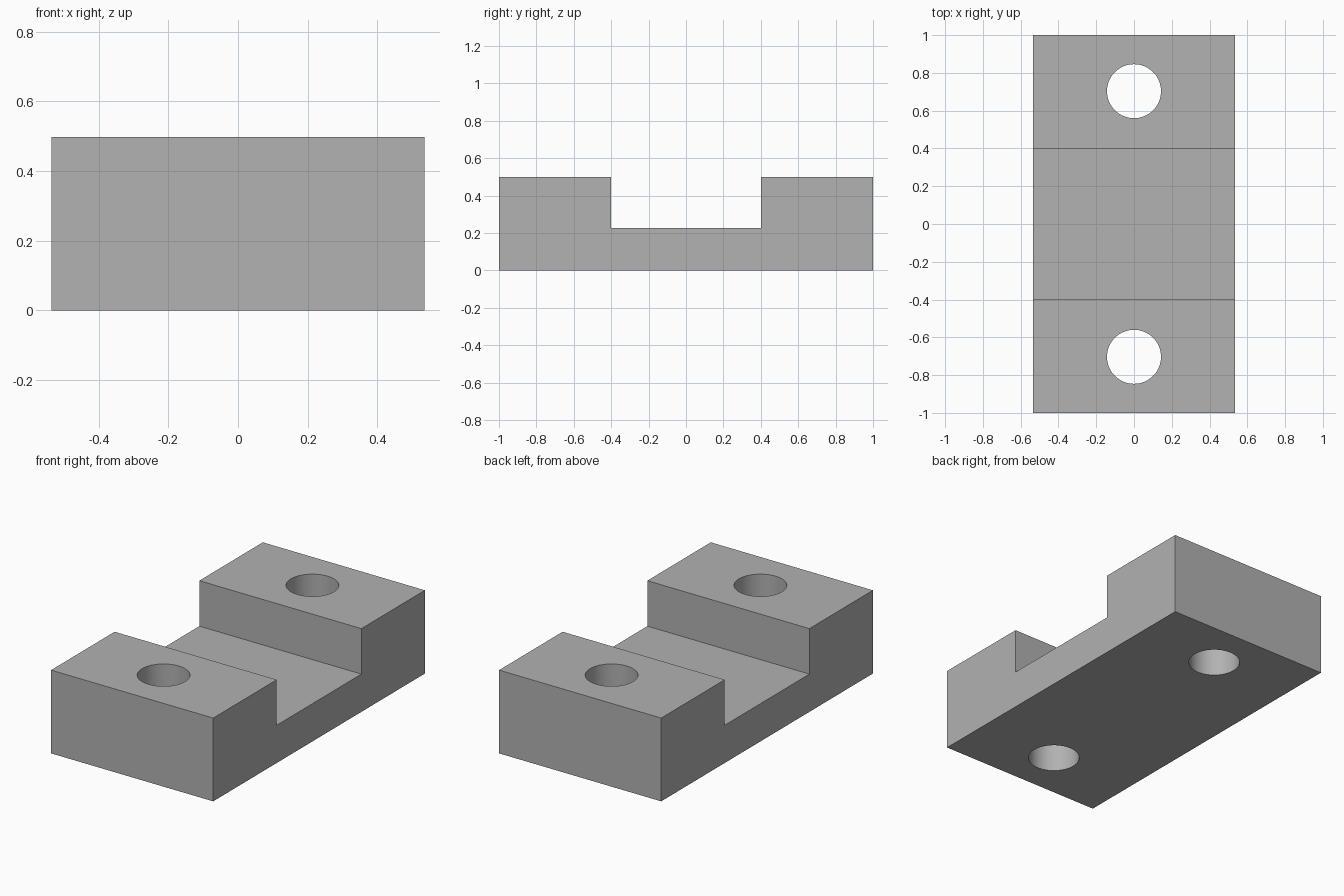
import bpy
import bmesh

HALF_WIDTH, HALF_LENGTH = 0.536, 1.0
HEIGHT, FLOOR, HALF_CHANNEL = 0.498, 0.226, 0.4
HOLE_RADIUS, HOLE_Y = 0.143, 0.703

cube = bpy.data.objects.get("Cube")
if cube:
    bpy.data.objects.remove(cube, do_unlink=True)

grey = bpy.data.materials.new("plain grey")
grey.use_nodes = True
colour = (0.445, 0.445, 0.445, 1)
grey.diffuse_color = colour
grey.node_tree.nodes["Principled BSDF"].inputs["Base Color"].default_value = colour

# Channelled block: side profile extruded across the width
half = [(HALF_LENGTH, 0), (HALF_LENGTH, HEIGHT), (HALF_CHANNEL, HEIGHT), (HALF_CHANNEL, FLOOR)]
profile = half + [(-y, z) for y, z in reversed(half)]
bm = bmesh.new()
side = bm.faces.new([bm.verts.new((-HALF_WIDTH, y, z)) for y, z in profile])
extruded = bmesh.ops.extrude_face_region(bm, geom=[side])["geom"]
moved = [v for v in extruded if isinstance(v, bmesh.types.BMVert)]
bmesh.ops.translate(bm, verts=moved, vec=(2 * HALF_WIDTH, 0, 0))
bmesh.ops.recalc_face_normals(bm, faces=bm.faces)
mesh = bpy.data.meshes.new("channelled_block")
bm.to_mesh(mesh)
bm.free()
mesh.materials.append(grey)
block = bpy.data.objects.new("channelled_block", mesh)
bpy.context.collection.objects.link(block)

# Bolt hole through each raised end
for name, y in (("front_hole_cutter", -HOLE_Y), ("back_hole_cutter", HOLE_Y)):
    bpy.ops.mesh.primitive_cylinder_add(vertices=64, radius=HOLE_RADIUS, depth=2, location=(0, y, 0))
    cutter = bpy.context.object
    cutter.name = name
    cutter.hide_render = True
    cutter.data.materials.append(grey)
    cut = block.modifiers.new(name, 'BOOLEAN')
    cut.operation = 'DIFFERENCE'
    cut.solver = 'EXACT'
    cut.object = cutter
    bpy.ops.object.select_all(action='DESELECT')
    block.select_set(True)
    bpy.context.view_layer.objects.active = block
    bpy.ops.object.modifier_apply(modifier=cut.name)
    bpy.data.objects.remove(cutter, do_unlink=True)

# Smooth hole walls, sharp block edges
bpy.ops.object.shade_smooth_by_angle()
